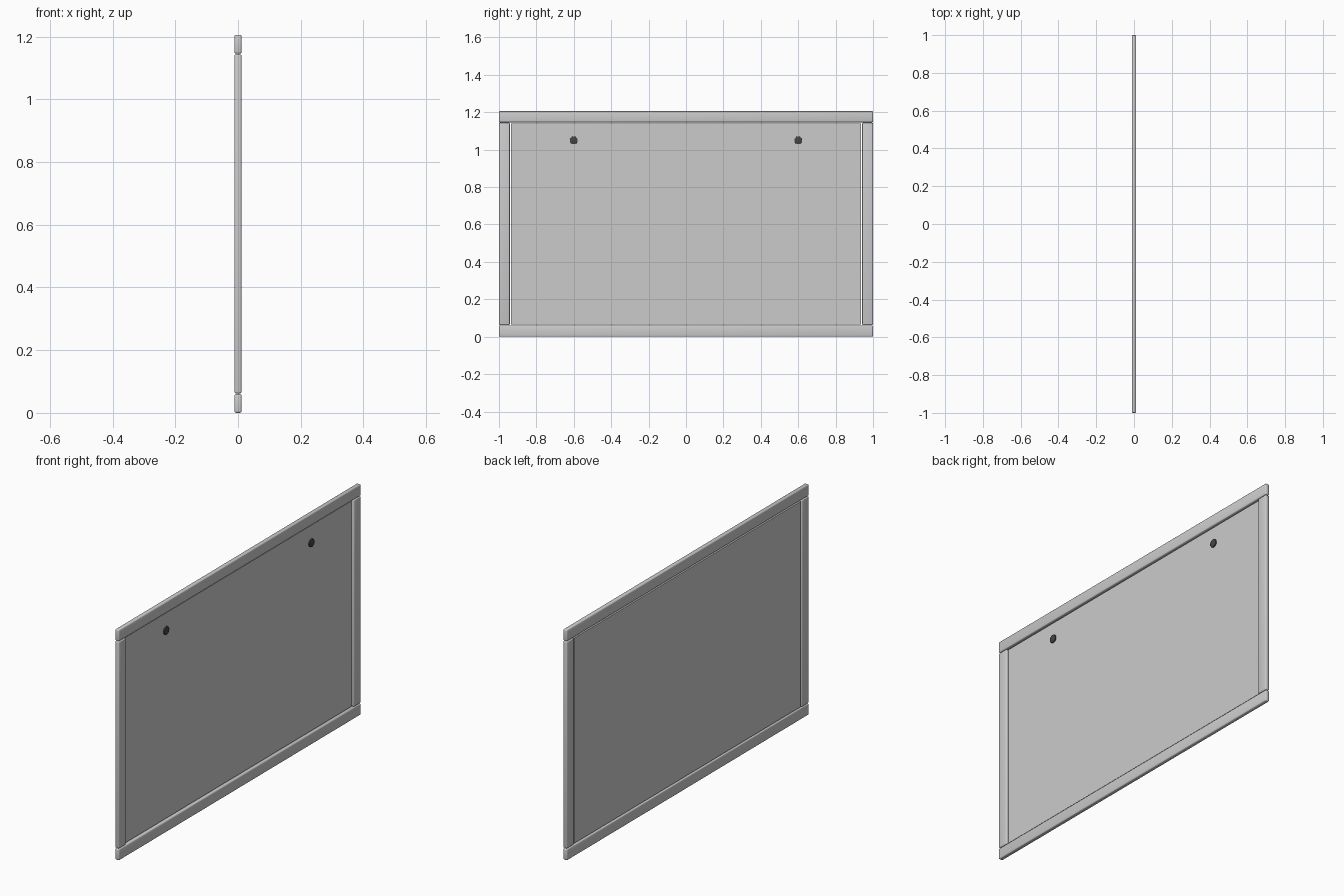
import bpy, math

if "Cube" in bpy.data.objects:
    bpy.data.objects.remove(bpy.data.objects["Cube"])

def smooth(o):
    bpy.ops.object.select_all(action='DESELECT')
    o.select_set(True)
    bpy.context.view_layer.objects.active = o
    bpy.ops.object.shade_smooth_by_angle(angle=math.radians(35))

def box(name, x, y, z, bevel=0.0):
    """Box spanning the given (min, max) ranges, with rounded edges."""
    bpy.ops.mesh.primitive_cube_add(size=1, location=[sum(r) / 2 for r in (x, y, z)])
    o = bpy.context.object
    o.name = name
    o.scale = [r[1] - r[0] for r in (x, y, z)]
    bpy.ops.object.transform_apply(location=False, rotation=False, scale=True)
    if bevel:
        m = o.modifiers.new("rounding", 'BEVEL')
        m.width, m.segments = bevel, 3
        bpy.ops.object.modifier_apply(modifier=m.name)
        smooth(o)
    return o

T = 0.0115                # half thickness of the frame
depth = (-T, T)

# Frame: full-length rails, with stiles between them
box("bottom_rail", depth, (-1, 1), (0, 0.06), 0.006)
box("top_rail", depth, (-1, 1), (1.146, 1.206), 0.006)
for side, s in (("left", -1), ("right", 1)):
    box(side + "_stile", depth, sorted((s * 0.942, s)), (0.062, 1.144), 0.006)

# Board, recessed on the +x side
panel_face = 0.002
box("board_panel", (-0.009, panel_face), (-0.935, 0.935), (0.066, 1.14))

# Round dark fixings on the recessed face
dark = bpy.data.materials.new("dark_fixing")
dark.diffuse_color = (0.06, 0.06, 0.06, 1)
dark.use_nodes = True
dark.node_tree.nodes["Principled BSDF"].inputs["Base Color"].default_value = dark.diffuse_color
for side, s in (("left", -1), ("right", 1)):
    bpy.ops.mesh.primitive_cylinder_add(vertices=32, radius=0.021, depth=0.008,
        location=(panel_face + 0.003, s * 0.6, 1.05), rotation=(0, math.pi / 2, 0))
    o = bpy.context.object
    o.name = side + "_fixing"
    m = o.modifiers.new("rounding", 'BEVEL')
    m.width, m.segments = 0.002, 2
    bpy.ops.object.modifier_apply(modifier=m.name)
    o.data.materials.append(dark)
    smooth(o)
